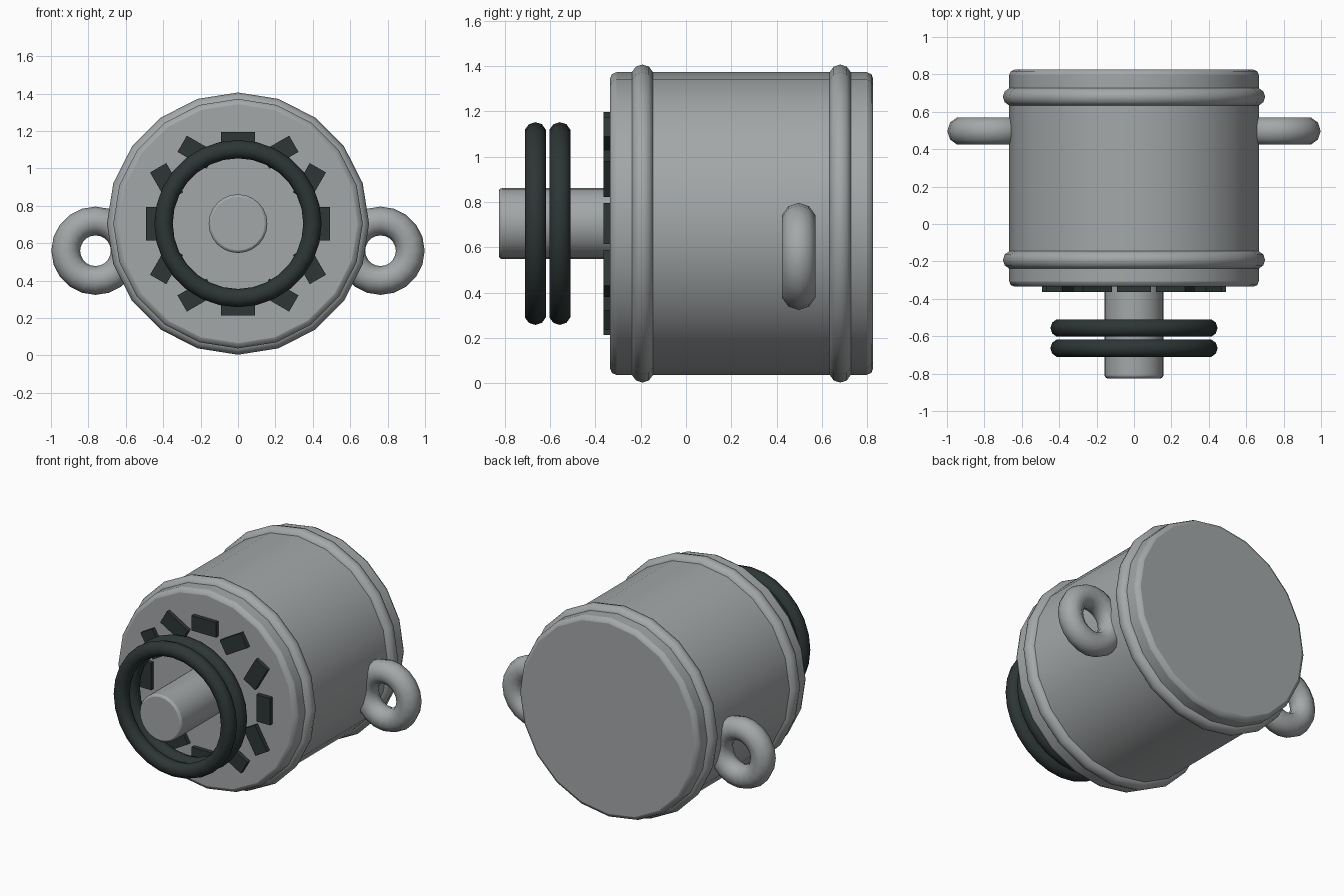
import bpy, math

if "Cube" in bpy.data.objects:
    bpy.data.objects.remove(bpy.data.objects["Cube"])

CZ = 0.705  # height of the main axis


def material(name, rgb):
    m = bpy.data.materials.new(name)
    m.diffuse_color = (*rgb, 1)
    m.use_nodes = True
    m.node_tree.nodes["Principled BSDF"].inputs["Base Color"].default_value = m.diffuse_color
    return m


GREY = material("metal grey", (0.37, 0.39, 0.395))
DARK = material("dark rubber", (0.026, 0.037, 0.036))


def finish(name, mat, smooth=40):
    o = bpy.context.object
    o.name = name
    o.data.materials.append(mat)
    if smooth:
        bpy.ops.object.shade_smooth_by_angle(angle=math.radians(smooth))
    return o


def drum(name, r, y0, y1, sides, bevel, mat):
    bpy.ops.mesh.primitive_cylinder_add(vertices=sides, radius=r, depth=y1 - y0,
                                        location=(0, (y0 + y1) / 2, CZ),
                                        rotation=(math.pi / 2, 0, 0))
    o = finish(name, mat)
    b = o.modifiers.new("edge", "BEVEL")
    b.width, b.segments = bevel, 2
    b.limit_method, b.angle_limit = "ANGLE", math.radians(40)
    return o


def ring(name, x, y, z, major, minor, seg, mat):
    bpy.ops.mesh.primitive_torus_add(major_radius=major, minor_radius=minor,
                                     major_segments=seg, minor_segments=10,
                                     location=(x, y, z), rotation=(math.pi / 2, 0, 0))
    return finish(name, mat, 50)


# main body and shaft
drum("body", 0.667, -0.335, 0.825, 20, 0.028, GREY)
drum("shaft", 0.157, -0.825, -0.3, 24, 0.014, GREY)

# raised bands round the body
for label, y in (("front", -0.192), ("back", 0.68)):
    ring(label + "_band", 0, y, CZ, 0.652, 0.049, 20, GREY)

# two dark rings round the shaft
for label, y in (("outer", -0.664), ("inner", -0.556)):
    ring(label + "_rubber_ring", 0, y, CZ, 0.398, 0.049, 28, DARK)

# side lugs
for label, s in (("left", -1), ("right", 1)):
    ring(label + "_lug", s * 0.762, 0.497, 0.56, 0.159, 0.077, 20, GREY)

# twelve dark plates on the front face, turned against their position
for i in range(12):
    a = math.radians(30 * i)
    bpy.ops.mesh.primitive_cube_add(size=1, location=(0.441 * math.sin(a), -0.349,
                                                      CZ + 0.441 * math.cos(a)),
                                    rotation=(0, -a, 0))
    bpy.context.object.scale = (0.18, 0.028, 0.1)
    finish(f"plate_{i + 1}", DARK, 0)
